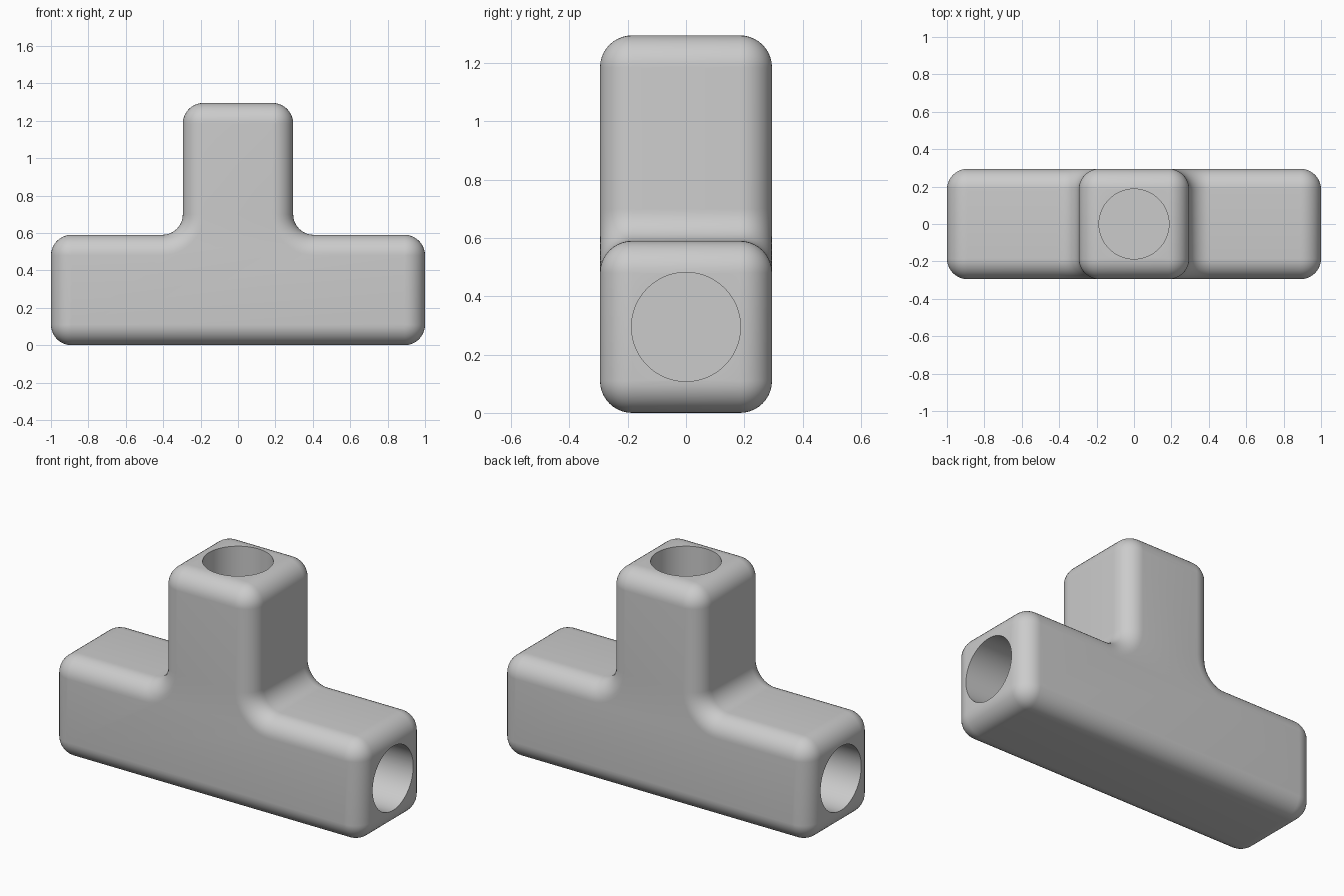
import bpy
import bmesh
import math

if "Cube" in bpy.data.objects:
    bpy.data.objects.remove(bpy.data.objects["Cube"])

HALF = 0.295      # half width of the square arms
HEIGHT = 1.295    # top of the upright arm
FILLET = 0.11     # radius of every rounded edge
BORE = 0.187      # socket radius
DEPTH = 0.7       # socket depth
SEGS = 10         # segments per quarter round

grey = bpy.data.materials.new("light_grey")
grey.diffuse_color = (0.6, 0.6, 0.6, 1)
grey.use_nodes = True
grey.node_tree.nodes["Principled BSDF"].inputs["Base Color"].default_value = grey.diffuse_color

# Corners of the tee outline, anticlockwise: x, z, start angle, is it an inner corner
CORNERS = [(-1, 0, 180, False), (1, 0, 270, False), (1, 2 * HALF, 0, False),
           (HALF, 2 * HALF, 270, True), (HALF, HEIGHT, 0, False),
           (-HALF, HEIGHT, 90, False), (-HALF, 2 * HALF, 0, True),
           (-1, 2 * HALF, 90, False)]


def outline(inset):
    """Rounded tee outline, moved inwards by inset."""
    points = []
    for x, z, start, inner in CORNERS:
        a = math.radians(start + 45)
        # the arc centre lies inside a convex corner, outside an inner one
        sx, sz = math.copysign(1, math.cos(a)), math.copysign(1, math.sin(a))
        cx, cz = x - sx * FILLET, z - sz * FILLET
        r = FILLET + inset if inner else FILLET - inset
        for i in range(SEGS + 1):
            t = (SEGS - i if inner else i) / SEGS
            b = math.radians(start + 90 * t)
            points.append((cx + r * math.cos(b), cz + r * math.sin(b)))
    return points


# Tee body: outlines stacked from front to back, inset along a quarter round
CORNERS = [(x, z, {0: 90, 270: 180}[s] if inner and x > 0 else s, inner)
           if not inner else (x, z, 180 if x > 0 else 270, True)
           for x, z, s, inner in CORNERS]
angles = [-90 + 90 * i / SEGS for i in range(SEGS + 1)]
angles = [(a, -1) for a in angles] + [(-a, 1) for a in reversed(angles)]
bm = bmesh.new()
rings = []
for a, side in angles:
    t = math.radians(a)
    y = side * (HALF - FILLET) + FILLET * math.sin(t)
    rings.append([bm.verts.new((x, y, z)) for x, z in outline(FILLET * (1 - math.cos(t)))])
n = len(rings[0])
for r0, r1 in zip(rings, rings[1:]):
    for i in range(n):
        j = (i + 1) % n
        bm.faces.new((r0[i], r0[j], r1[j], r1[i]))
bm.faces.new(rings[0])
bm.faces.new(rings[-1])
bmesh.ops.remove_doubles(bm, verts=bm.verts, dist=1e-5)
bmesh.ops.recalc_face_normals(bm, faces=bm.faces)
mesh = bpy.data.meshes.new("tee_body")
bm.to_mesh(mesh)
bm.free()
mesh.materials.append(grey)
body = bpy.data.objects.new("tee_body", mesh)
bpy.context.collection.objects.link(body)


# Round blind sockets in the three arm ends
def cut_socket(end, rotation):
    bpy.ops.mesh.primitive_cylinder_add(vertices=64, radius=BORE, depth=2 * DEPTH,
                                        location=end, rotation=rotation)
    cutter = bpy.context.object
    cutter.name = "socket_cutter"
    cutter.hide_render = True
    cutter.data.materials.append(grey)
    bpy.context.view_layer.objects.active = body
    mod = body.modifiers.new("socket", 'BOOLEAN')
    mod.operation, mod.solver, mod.object = 'DIFFERENCE', 'EXACT', cutter
    bpy.ops.object.modifier_apply(modifier=mod.name)
    bpy.data.objects.remove(cutter)


cut_socket((0, 0, HEIGHT), (0, 0, 0))
for s in (-1, 1):
    cut_socket((s, 0, HALF), (0, math.pi / 2, 0))

# Smooth rounds with crisp socket rims
bpy.ops.object.select_all(action='DESELECT')
body.select_set(True)
bpy.context.view_layer.objects.active = body
bpy.ops.object.shade_smooth_by_angle(angle=math.radians(30))
